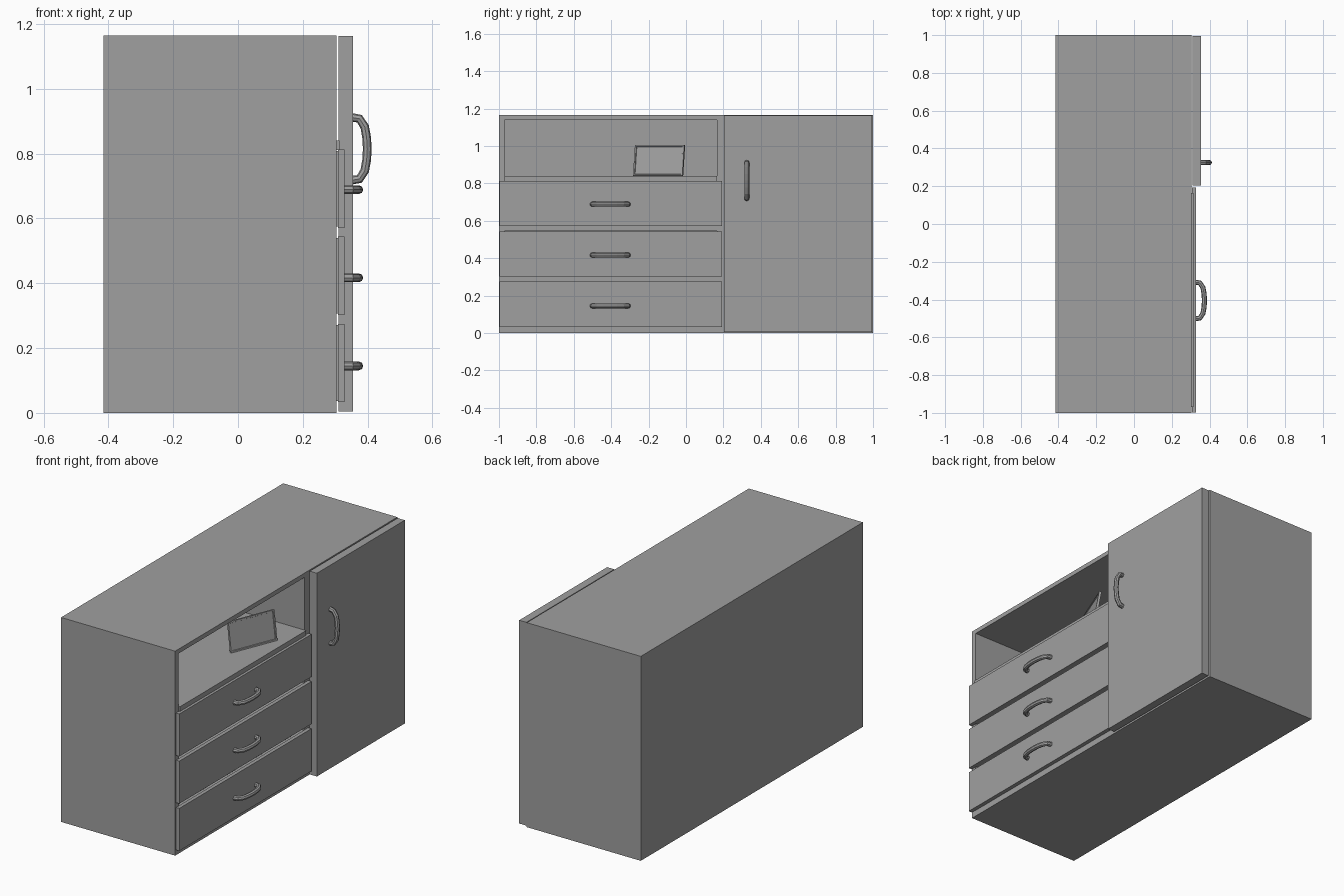
import bpy
import bmesh
import math

cube = bpy.data.objects.get("Cube")
if cube:
    bpy.data.objects.remove(cube, do_unlink=True)

grey = bpy.data.materials.new("plain_grey")
grey.use_nodes = True
colour = (0.35, 0.35, 0.35, 1)
grey.diffuse_color = colour
grey.node_tree.nodes["Principled BSDF"].inputs["Base Color"].default_value = colour


def box_mesh(x, y, z):
    """New bmesh box spanning the given (low, high) ranges."""
    bm = bmesh.new()
    bmesh.ops.create_cube(bm, size=1)
    for v in bm.verts:
        v.co = [lo + (c + 0.5) * (hi - lo) for c, (lo, hi) in zip(v.co, (x, y, z))]
    return bm


def finish(name, bm):
    mesh = bpy.data.meshes.new(name)
    bm.normal_update()
    bm.to_mesh(mesh)
    bm.free()
    mesh.materials.append(grey)
    obj = bpy.data.objects.new(name, mesh)
    bpy.context.collection.objects.link(obj)
    return obj


def box(name, x, y, z):
    return finish(name, box_mesh(x, y, z))


def handle(name, location, upright=False):
    """Bowed eight-sided pull handle."""
    half = [(-0.005, 0.097), (0.020, 0.093), (0.036, 0.068), (0.042, 0.035)]
    path = half + [(0.044, 0)] + [(x, -s) for x, s in reversed(half)]
    curve = bpy.data.curves.new(name, "CURVE")
    curve.dimensions = "3D"
    curve.bevel_depth = 0.0135
    curve.bevel_resolution = 2
    curve.use_fill_caps = True
    spline = curve.splines.new("POLY")
    spline.points.add(len(path) - 1)
    for point, (x, s) in zip(spline.points, path):
        point.co = (x, 0, s, 1) if upright else (x, s, 0, 1)
    spline.use_smooth = False
    curve.materials.append(grey)
    obj = bpy.data.objects.new(name, curve)
    obj.location = location
    bpy.context.collection.objects.link(obj)


# Carcass with one deep opening for the niche and drawers
inner_y, inner_z = (-0.97, 0.165), (0.035, 1.14)
bm = box_mesh((-0.415, 0.304), (-1, 1), (0, 1.165))
cuts = [((0, y, 0), (0, 1, 0)) for y in inner_y]
cuts += [((0, 0, z), (0, 0, 1)) for z in inner_z]
for co, normal in cuts:
    bmesh.ops.bisect_plane(bm, geom=bm.verts[:] + bm.edges[:] + bm.faces[:],
                           plane_co=co, plane_no=normal)
bm.normal_update()
opening = []
for f in bm.faces:
    c = f.calc_center_median()
    if (f.normal.x > 0.9 and inner_y[0] < c.y < inner_y[1]
            and inner_z[0] < c.z < inner_z[1]):
        opening.append(f)
extruded = bmesh.ops.extrude_face_region(bm, geom=opening)
bmesh.ops.delete(bm, geom=opening, context="FACES")
moved = [g for g in extruded["geom"] if isinstance(g, bmesh.types.BMVert)]
bmesh.ops.translate(bm, verts=moved, vec=(-0.69, 0, 0))
bmesh.ops.recalc_face_normals(bm, faces=bm.faces[:])
finish("carcass", bm)

# Niche shelf and the rails between drawers
box("niche_shelf", (-0.386, 0.314), inner_y, (0.812, 0.84))
for i, z in enumerate((0.275, 0.545)):
    box(f"drawer_rail_{i + 1}", (-0.386, 0.296), inner_y, (z, z + 0.026))

# Three drawers with handles
for i in range(3):
    z = 0.033 + 0.269 * i
    box(f"drawer_front_{i + 1}", (0.308, 0.329), (-0.998, 0.192), (z, z + 0.242))
    box(f"drawer_box_{i + 1}", (-0.37, 0.31), (-0.965, 0.16), (z + 0.004, z + 0.238))
    handle(f"drawer_handle_{i + 1}", (0.329, -0.405, 0.145 + 0.272 * i))

# Cupboard door with upright handle
box("cupboard_door", (0.31, 0.355), (0.203, 0.995), (0.005, 1.163))
handle("door_handle", (0.355, 0.325, 0.815), upright=True)

# Leaning picture frame with a recessed panel and a rear prop
bm = box_mesh((-0.014, 0), (-0.142, 0.142), (0, 0.167))
bm.normal_update()
front = [f for f in bm.faces if f.normal.x > 0.9]
bmesh.ops.inset_region(bm, faces=front, thickness=0.011)
bmesh.ops.inset_region(bm, faces=front, thickness=0.003, depth=-0.005)
frame = finish("picture_frame", bm)
frame.location = (0.21, -0.152, 0.841)
frame.rotation_euler = (0, -0.17, math.radians(-22))
prop = box("frame_prop", (-0.006, 0), (-0.03, 0.03), (-0.125, 0))
prop.location = (0.175, -0.138, 0.963)
prop.rotation_euler = (0, 0.25, math.radians(-22))
